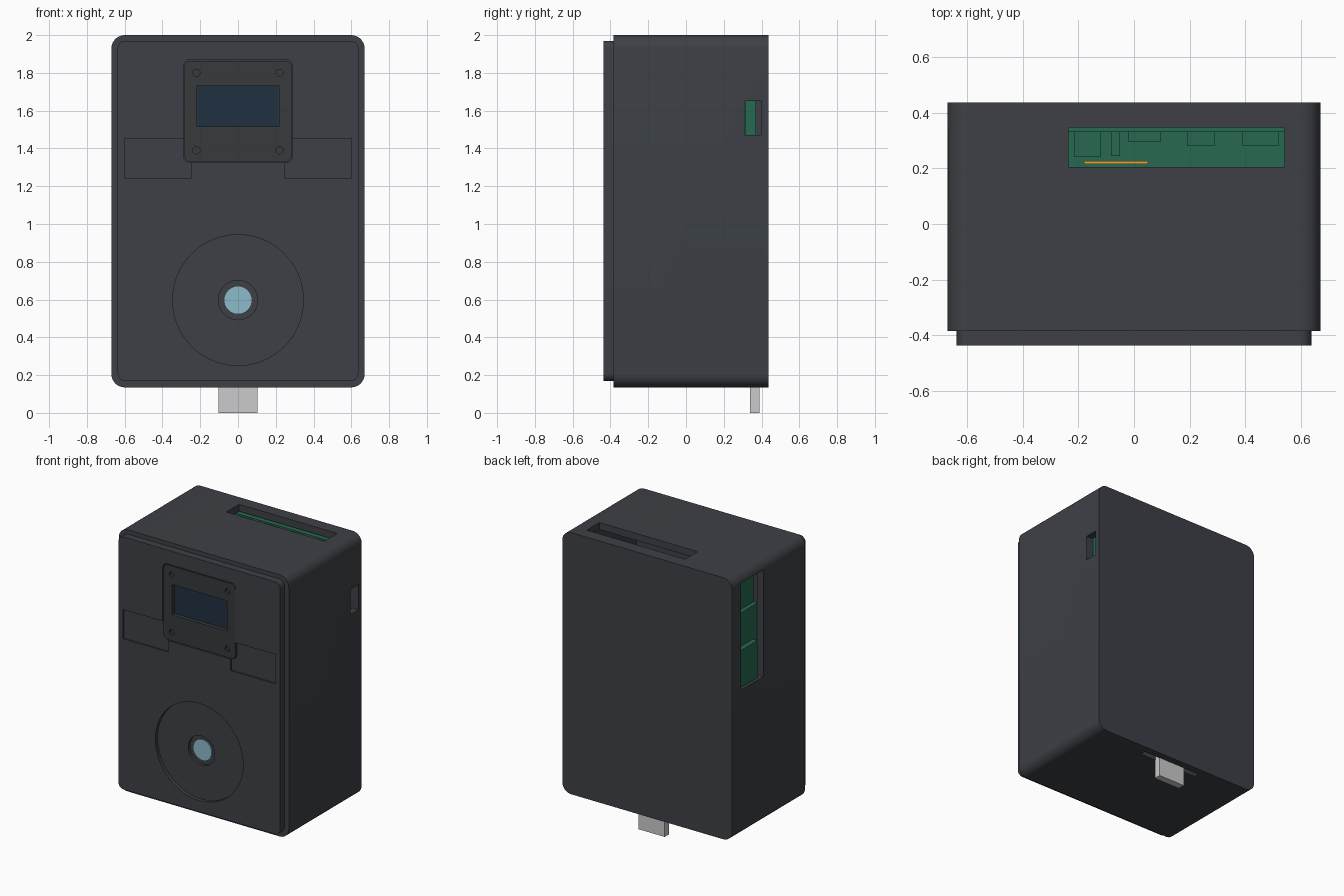
import bpy, bmesh, math
from mathutils import Matrix

if "Cube" in bpy.data.objects:
    bpy.data.objects.remove(bpy.data.objects["Cube"])


def material(name, rgb):
    m = bpy.data.materials.new(name)
    m.diffuse_color = (*rgb, 1)
    m.use_nodes = True
    m.node_tree.nodes["Principled BSDF"].inputs["Base Color"].default_value = m.diffuse_color
    return m


DARK = material("dark_plastic", (0.047, 0.051, 0.061))
BEZEL = material("bezel_plastic", (0.038, 0.041, 0.044))
BLUE = material("display_blue", (0.014, 0.030, 0.052))
LENS = material("lens_blue", (0.27, 0.50, 0.60))
GREEN = material("board_green", (0.02, 0.14, 0.08))
GOLD = material("contact_gold", (0.75, 0.38, 0.04))
STEEL = material("plug_steel", (0.62, 0.64, 0.65))


def finish(name, bm, mat):
    bmesh.ops.recalc_face_normals(bm, faces=bm.faces)
    me = bpy.data.meshes.new(name)
    bm.to_mesh(me)
    bm.free()
    ob = bpy.data.objects.new(name, me)
    bpy.context.collection.objects.link(ob)
    if mat:
        me.materials.append(mat)
    return ob


def prism(name, x, y, z, r=0, mat=None, seg=8):
    """Box with its corners rounded in the front view."""
    bm = bmesh.new()
    if r:
        pts = []
        corners = [(x[1] - r, z[1] - r), (x[0] + r, z[1] - r), (x[0] + r, z[0] + r), (x[1] - r, z[0] + r)]
        for i, (cx, cz) in enumerate(corners):
            for k in range(seg + 1):
                a = math.pi / 2 * (i + k / seg)
                pts.append((cx + r * math.cos(a), cz + r * math.sin(a)))
    else:
        pts = [(x[1], z[1]), (x[0], z[1]), (x[0], z[0]), (x[1], z[0])]
    face = bm.faces.new([bm.verts.new((px, y[0], pz)) for px, pz in pts])
    ext = bmesh.ops.extrude_face_region(bm, geom=[face], use_keep_orig=True)
    for v in ext["geom"]:
        if isinstance(v, bmesh.types.BMVert):
            v.co.y = y[1]
    return finish(name, bm, mat)


def disc(name, x, z, r, y, mat=None, seg=64):
    """Cylinder along the y axis."""
    bm = bmesh.new()
    m = Matrix.Translation((x, (y[0] + y[1]) / 2, z)) @ Matrix.Rotation(math.pi / 2, 4, "X")
    bmesh.ops.create_cone(bm, cap_ends=True, segments=seg, radius1=r, radius2=r, depth=y[1] - y[0], matrix=m)
    return finish(name, bm, mat)


def cut(ob, cutters):
    for c in cutters:
        mod = ob.modifiers.new("cut", "BOOLEAN")
        mod.object, mod.operation, mod.solver = c, "DIFFERENCE", "EXACT"
    bpy.context.view_layer.update()
    me = bpy.data.meshes.new_from_object(ob.evaluated_get(bpy.context.evaluated_depsgraph_get()))
    ob.modifiers.clear()
    ob.data = me
    for c in cutters:
        bpy.data.objects.remove(c)


def smooth(ob):
    bpy.ops.object.select_all(action="DESELECT")
    ob.select_set(True)
    bpy.context.view_layer.objects.active = ob
    bpy.ops.object.shade_smooth_by_angle(angle=math.radians(30))


# hollow case with slots in the top, both sides and bottom
case = prism("case", (-0.67, 0.67), (-0.385, 0.437), (0.135, 2.0), 0.07, DARK)
cut(case, [
    prism("cavity", (-0.62, 0.62), (-0.33, 0.402), (0.185, 1.95), 0.03),
    prism("top_slot", (-0.235, 0.54), (0.205, 0.347), (1.9, 2.1)),
    prism("right_slot", (0.55, 0.75), (0.31, 0.40), (1.47, 1.65)),
    prism("left_slot", (-0.75, -0.55), (0.085, 0.34), (1.18, 1.94)),
    prism("bottom_slot", (-0.23, 0.23), (0.345, 0.385), (0.1, 0.25)),
])

# front plate with screen pocket, two side pockets and dial recess
F = -0.437
plate = prism("front_plate", (-0.637, 0.637), (F, -0.384), (0.17, 1.97), 0.04, DARK)
cut(plate, [
    prism("left_pocket", (-0.602, -0.245), (-0.5, F + 0.012), (1.243, 1.452)),
    prism("right_pocket", (0.245, 0.602), (-0.5, F + 0.012), (1.243, 1.452)),
    prism("screen_pocket", (-0.288, 0.288), (-0.5, F + 0.04), (1.325, 1.87), 0.035),
    disc("dial_recess", 0, 0.597, 0.346, (-0.5, F + 0.025), seg=96),
    disc("lens_recess", 0, 0.597, 0.104, (-0.5, F + 0.045)),
])

# screen bezel with window and four screw holes
bezel = prism("screen_bezel", (-0.283, 0.283), (F + 0.002, F + 0.041), (1.33, 1.863), 0.03, BEZEL)
holes = [disc("screw_hole", sx * 0.22, z, 0.019, (-0.5, F + 0.02), seg=24)
         for sx in (-1, 1) for z in (1.39, 1.80)]
cut(bezel, holes + [prism("window", (-0.216, 0.216), (-0.5, F + 0.03), (1.515, 1.732))])
prism("display", (-0.214, 0.214), (F + 0.026, F + 0.031), (1.517, 1.73), 0, BLUE)

# lens
lens = disc("lens", 0, 0.597, 0.072, (F + 0.038, F + 0.048), LENS)

# circuit board, deck and card holder behind the slots
prism("main_board", (-0.58, 0.60), (0.33, 0.365), (0.25, 1.94), 0, GREEN)
prism("deck_board", (-0.40, 0.57), (0.15, 0.33), (1.45, 1.80), 0, GREEN)
prism("card_holder", (0.40, 0.615), (0.312, 0.37), (1.43, 1.68), 0, GREEN)

# components seen through the top slot: x range, front y
for i, (a, b, y) in enumerate([(-0.215, -0.12, 0.24), (-0.082, -0.05, 0.245), (-0.02, 0.095, 0.295),
                               (0.19, 0.29, 0.28), (0.39, 0.52, 0.28)]):
    prism(f"top_component_{i}", (a, b), (y, 0.331), (1.78, 1.93), 0, GREEN)
prism("gold_contact", (-0.18, 0.05), (0.215, 0.227), (1.78, 1.85), 0, GOLD)

# stepped connector blocks behind the left slot
for i, (x, y, z0, z1) in enumerate([(-0.59, 0.08, 1.66, 1.945), (-0.62, 0.08, 1.43, 1.69),
                                    (-0.655, 0.13, 1.185, 1.45)]):
    prism(f"side_connector_{i}", (x, -0.39), (y, 0.335), (z0, z1), 0, GREEN)

# plug at the bottom
prism("plug", (-0.104, 0.104), (0.338, 0.388), (0.0, 0.35), 0, STEEL)

for ob in (case, plate, bezel, lens):
    smooth(ob)
